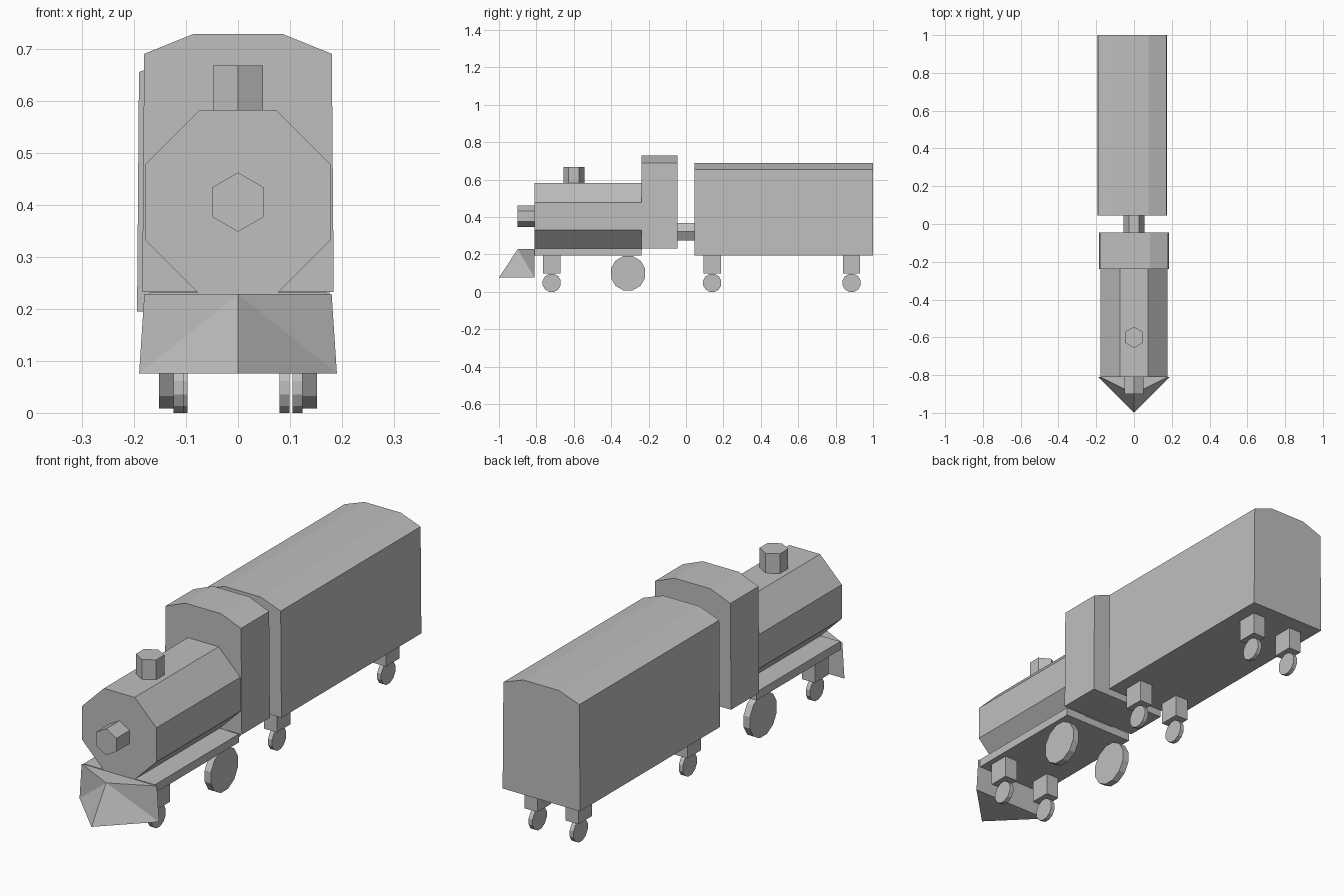
import bpy, bmesh, math
from mathutils import Vector

cube = bpy.data.objects.get("Cube")
if cube:
    bpy.data.objects.remove(cube, do_unlink=True)

GREY = 0.52
grey = bpy.data.materials.new("plain grey")
grey.use_nodes = True
grey.diffuse_color = (GREY, GREY, GREY, 1)
grey.node_tree.nodes["Principled BSDF"].inputs["Base Color"].default_value = (GREY, GREY, GREY, 1)


def finish(name, bm):
    bmesh.ops.recalc_face_normals(bm, faces=bm.faces)
    mesh = bpy.data.meshes.new(name)
    bm.to_mesh(mesh)
    bm.free()
    mesh.materials.append(grey)
    obj = bpy.data.objects.new(name, mesh)
    bpy.context.collection.objects.link(obj)
    return obj


def extrude(name, outline, direction):
    """Sweep a closed outline of 3D points along a direction."""
    bm = bmesh.new()
    face = bm.faces.new([bm.verts.new(p) for p in outline])
    new = bmesh.ops.extrude_face_region(bm, geom=[face], use_keep_orig=True)["geom"]
    moved = [v for v in new if isinstance(v, bmesh.types.BMVert)]
    bmesh.ops.translate(bm, verts=moved, vec=Vector(direction))
    return finish(name, bm)


def along_y(name, profile, y0, y1):
    return extrude(name, [(x, y0, z) for x, z in profile], (0, y1 - y0, 0))


def ring(sides, radius, u=0, v=0, turn=0.0):
    """Regular polygon, turn measured in sides."""
    steps = [(i + turn) * math.tau / sides for i in range(sides)]
    return [(u + radius * math.cos(a), v + radius * math.sin(a)) for a in steps]


def box(name, x0, x1, y0, y1, z0, z1):
    return along_y(name, [(x0, z0), (x1, z0), (x1, z1), (x0, z1)], y0, y1)


def roofed(x, base, half, wall, top, flat):
    """House-shaped outline with a bevelled roof."""
    return [(x - half, base), (x + half, base), (x + half * 0.98, wall),
            (x + flat, top), (x - flat, top), (x - half * 0.98, wall)]


def wheel(name, x, y, radius, thickness, z):
    rim = [(x - thickness / 2, a, b) for a, b in ring(12, radius, y, z, 0.5)]
    extrude(name, rim, (thickness, 0, 0))


# Locomotive body
boiler = [(x, 0.405 + z) for x, z in ring(8, 0.192, turn=0.5)]
along_y("boiler", boiler, -0.81, -0.235)
along_y("front_lamp", ring(6, 0.057, 0, 0.405, 0.5), -0.9, -0.81)
extrude("chimney", [(x, y, 0.57) for x, y in ring(6, 0.056, 0, -0.6, 0.5)], (0, 0, 0.098))
along_y("cab", roofed(0, 0.232, 0.184, 0.69, 0.728, 0.086), -0.237, -0.045)
box("platform", -0.17, 0.17, -0.81, -0.237, 0.195, 0.231)

# Wedge-shaped track guard
bm = bmesh.new()
tl, tr, bl, br, apex, tip = [bm.verts.new(p) for p in (
    (-0.18, -0.81, 0.228), (0.18, -0.81, 0.228), (-0.19, -0.81, 0.076),
    (0.19, -0.81, 0.076), (0, -0.9, 0.228), (0, -1, 0.076))]
for corners in ((tl, tr, apex), (bl, br, tip), (tl, bl, br, tr),
                (tl, apex, bl), (apex, tip, bl), (tr, br, apex), (apex, br, tip)):
    bm.faces.new(corners)
finish("track_guard", bm)

# Wagon and coupling
CAR_X = -0.009
along_y("wagon", roofed(CAR_X, 0.195, 0.185, 0.655, 0.69, 0.086), 0.045, 1)
along_y("coupling", ring(6, 0.055, 0, 0.322), -0.05, 0.05)

# Wheels and their mounting blocks
for side, s in (("left", 1), ("right", -1)):
    wheel("drive_wheel_" + side, s * 0.137, -0.31, 0.095, 0.03, 0.1)
    for part, x, y in (("front", s * 0.114, -0.718),
                       ("wagon_front", CAR_X + s * 0.098, 0.14),
                       ("wagon_rear", CAR_X + s * 0.098, 0.885)):
        box(f"{part}_block_{side}", x - 0.031, x + 0.031, y - 0.046, y + 0.046, 0.098, 0.2)
        wheel(f"{part}_wheel_{side}", x, y, 0.05, 0.019, 0.0483)
